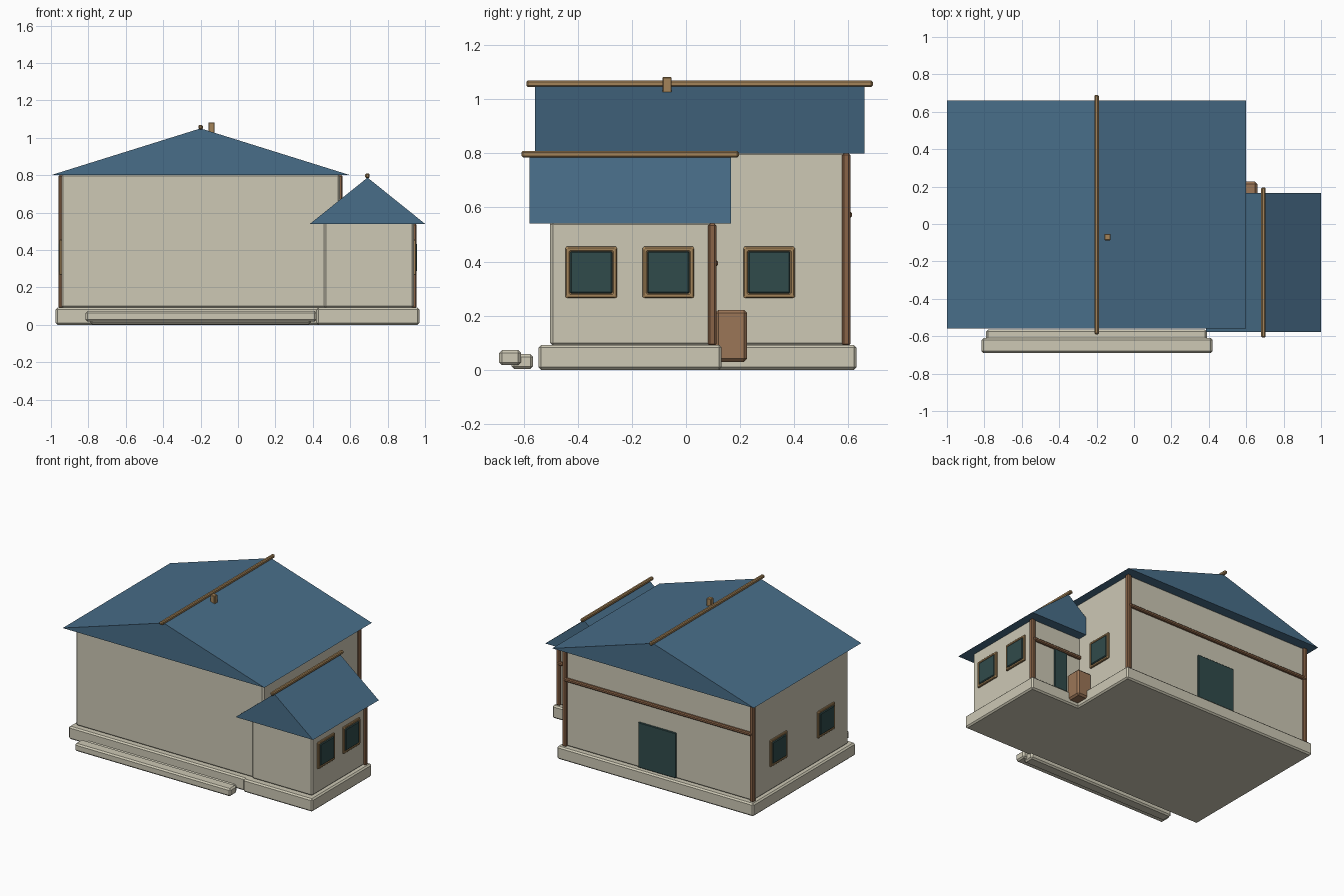
import bpy
import bmesh

cube = bpy.data.objects.get("Cube")
if cube:
    bpy.data.objects.remove(cube, do_unlink=True)


def material(name, r, g, b):
    m = bpy.data.materials.new(name)
    m.use_nodes = True
    m.diffuse_color = (r, g, b, 1)
    m.node_tree.nodes["Principled BSDF"].inputs["Base Color"].default_value = (r, g, b, 1)
    return m


plaster = material("cream_plaster", 0.61, 0.58, 0.46)
slate = material("blue_roof", 0.065, 0.155, 0.25)
tan = material("tan_wood", 0.37, 0.23, 0.10)
brown = material("brown_wood", 0.25, 0.125, 0.063)
crate_wood = material("crate_wood", 0.33, 0.18, 0.095)
dark = material("dark_glass", 0.03, 0.07, 0.07)


def finish(name, bm, mat):
    bmesh.ops.recalc_face_normals(bm, faces=bm.faces[:])
    mesh = bpy.data.meshes.new(name)
    bm.to_mesh(mesh)
    bm.free()
    mesh.materials.append(mat)
    ob = bpy.data.objects.new(name, mesh)
    bpy.context.collection.objects.link(ob)
    return ob


def box(name, x, y, z, mat, chamfer=0.01):
    """Chamfered box from (min, max) ranges on each axis."""
    bm = bmesh.new()
    bmesh.ops.create_cube(bm, size=1)
    for v in bm.verts:
        v.co = [(lo + hi) / 2 + c * (hi - lo) for c, (lo, hi) in zip(v.co, (x, y, z))]
    if chamfer:
        bmesh.ops.bevel(bm, geom=bm.edges[:], offset=chamfer, segments=1, affect='EDGES')
    return finish(name, bm, mat)


def around(c, half):
    return (c - half, c + half)


def roof(name, x, y, eave, apex):
    """Solid gable roof with its ridge along y."""
    bm = bmesh.new()
    mid = (x[0] + x[1]) / 2
    outline = [(x[0], eave), (x[1], eave), (mid, apex)]
    end = bm.faces.new([bm.verts.new((px, y[0], pz)) for px, pz in outline])
    out = bmesh.ops.extrude_face_region(bm, geom=[end])
    moved = [g for g in out["geom"] if isinstance(g, bmesh.types.BMVert)]
    bmesh.ops.translate(bm, verts=moved, vec=(0, y[1] - y[0], 0))
    return finish(name, bm, slate)


def window(name, wall, side, y, z=0.36):
    """Framed window on a wall facing +x (side 1) or -x (side -1)."""
    outer, inner = 0.095, 0.078
    frame_x = sorted((wall - side * 0.01, wall + side * 0.012))
    bm = bmesh.new()
    loops = []
    for px, half in ((frame_x[0], outer), (frame_x[1], outer), (frame_x[1], inner), (frame_x[0], inner)):
        loops.append([bm.verts.new((px, y + a * half, z + b * half))
                      for a, b in ((-1, -1), (1, -1), (1, 1), (-1, 1))])
    for i, a in enumerate(loops):
        b = loops[(i + 1) % len(loops)]
        for j in range(4):
            k = (j + 1) % 4
            bm.faces.new((a[j], a[k], b[k], b[j]))
    bmesh.ops.recalc_face_normals(bm, faces=bm.faces[:])
    bmesh.ops.bevel(bm, geom=bm.edges[:], offset=0.004, segments=1, affect='EDGES')
    finish(name + "_frame", bm, tan)
    pane_x = sorted((wall - side * 0.01, wall + side * 0.016))
    box(name + "_pane", pane_x, around(y, inner), around(z, inner), dark, 0.005)


# Foundations
box("main_foundation", (-0.975, 0.585), (-0.53, 0.63), (0, 0.092), plaster)
box("annex_foundation", (0.42, 0.97), (-0.545, 0.132), (0, 0.092), plaster)

# Walls
box("main_walls", (-0.945, 0.545), (-0.49, 0.592), (0.09, 0.805), plaster)
box("annex_walls", (0.46, 0.94), (-0.502, 0.1), (0.09, 0.548), plaster)

# Front steps
box("inner_step", (-0.79, 0.39), (-0.645, -0.565), (0.003, 0.058), plaster)
box("outer_step", (-0.815, 0.42), (-0.69, -0.61), (0.018, 0.073), plaster)

# Roofs, ridge poles and chimney
roof("main_roof", (-1, 0.6), (-0.558, 0.66), 0.8, 1.05)
roof("annex_roof", (0.385, 1), (-0.578, 0.167), 0.54, 0.787)
box("main_ridge_pole", around(-0.2, 0.012), (-0.59, 0.69), (1.045, 1.069), tan, 0.006)
box("annex_ridge_pole", around(0.692, 0.012), (-0.608, 0.195), (0.785, 0.809), tan, 0.006)
box("chimney", around(-0.142, 0.017), around(-0.07, 0.017), (1.0, 1.082), tan, 0.003)

# Corner posts
for name, px, py, top in (("back_left_post", 0.543, 0.592, 0.8),
                          ("back_right_post", -0.943, 0.592, 0.8),
                          ("annex_post", 0.939, 0.097, 0.54)):
    box(name, around(px, 0.016), around(py, 0.015), (0.09, top), brown, 0.006)

# Rails across the back walls
box("main_back_rail", (-0.943, 0.543), (0.588, 0.613), around(0.573, 0.012), brown, 0.006)
box("annex_back_rail", (0.535, 0.939), (0.093, 0.118), around(0.394, 0.012), brown, 0.006)

# Back doors
box("main_back_door", (-0.34, -0.04), (0.58, 0.601), (0.095, 0.42), dark, 0.004)
box("annex_back_door", (0.655, 0.76), (0.09, 0.109), (0.095, 0.385), dark, 0.004)

# Windows
for i, y in enumerate((-0.35, -0.065)):
    window(f"annex_window_{i + 1}", 0.94, 1, y)
window("main_left_window", 0.545, 1, 0.307)
for i, y in enumerate((0.307, -0.23)):
    window(f"main_right_window_{i + 1}", -0.945, -1, y)

# Crate in the corner behind the annex
box("crate", (0.545, 0.66), (0.108, 0.226), (0.03, 0.222), crate_wood, 0.012)
